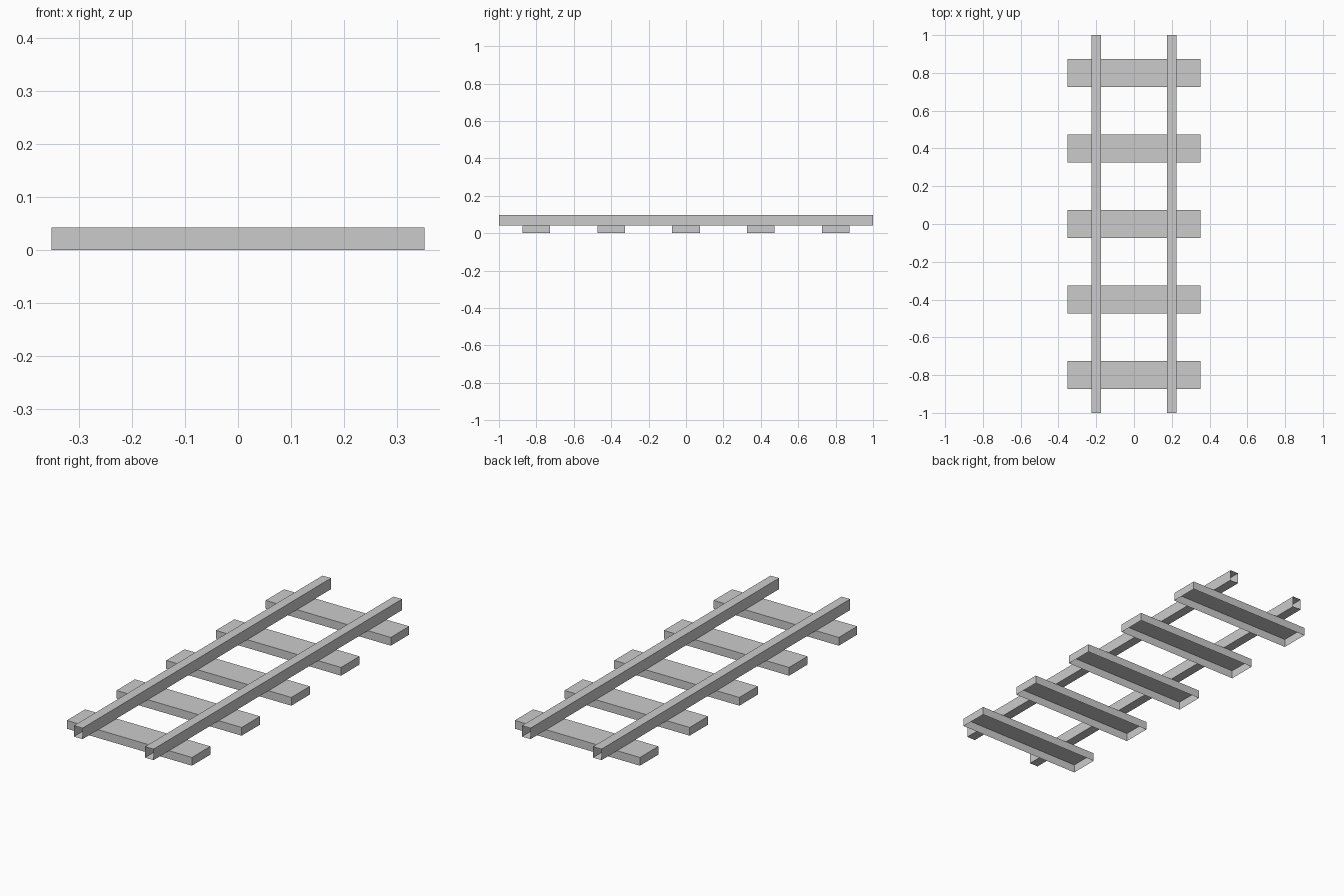
import bpy, bmesh
from mathutils import Vector

if "Cube" in bpy.data.objects:
    bpy.data.objects.remove(bpy.data.objects["Cube"])


def open_box(name, centre, size, open_dirs):
    """Flat-shaded box without the faces pointing along open_dirs."""
    bm = bmesh.new()
    bmesh.ops.create_cube(bm, size=1)
    bm.normal_update()
    gone = [f for f in bm.faces
            if any(f.normal.dot(Vector(d)) > 0.9 for d in open_dirs)]
    bmesh.ops.delete(bm, geom=gone, context='FACES')
    bmesh.ops.scale(bm, vec=size, verts=bm.verts)
    mesh = bpy.data.meshes.new(name)
    bm.to_mesh(mesh)
    bm.free()
    obj = bpy.data.objects.new(name, mesh)
    obj.location = centre
    bpy.context.collection.objects.link(obj)
    return obj


SLEEPER_H = 0.042
RAIL_TOP = 0.098

# Sleepers: open underneath
for i in range(5):
    open_box(f"sleeper_{i + 1}", (0, (i - 2) * 0.4, SLEEPER_H / 2),
             (0.705, 0.148, SLEEPER_H), [(0, 0, -1)])

# Rails: open at both ends so track pieces can join
for side, label in ((-1, "left"), (1, "right")):
    open_box(f"{label}_rail", (side * 0.2, 0, (SLEEPER_H + RAIL_TOP) / 2),
             (0.048, 2.0, RAIL_TOP - SLEEPER_H), [(0, 1, 0), (0, -1, 0)])
